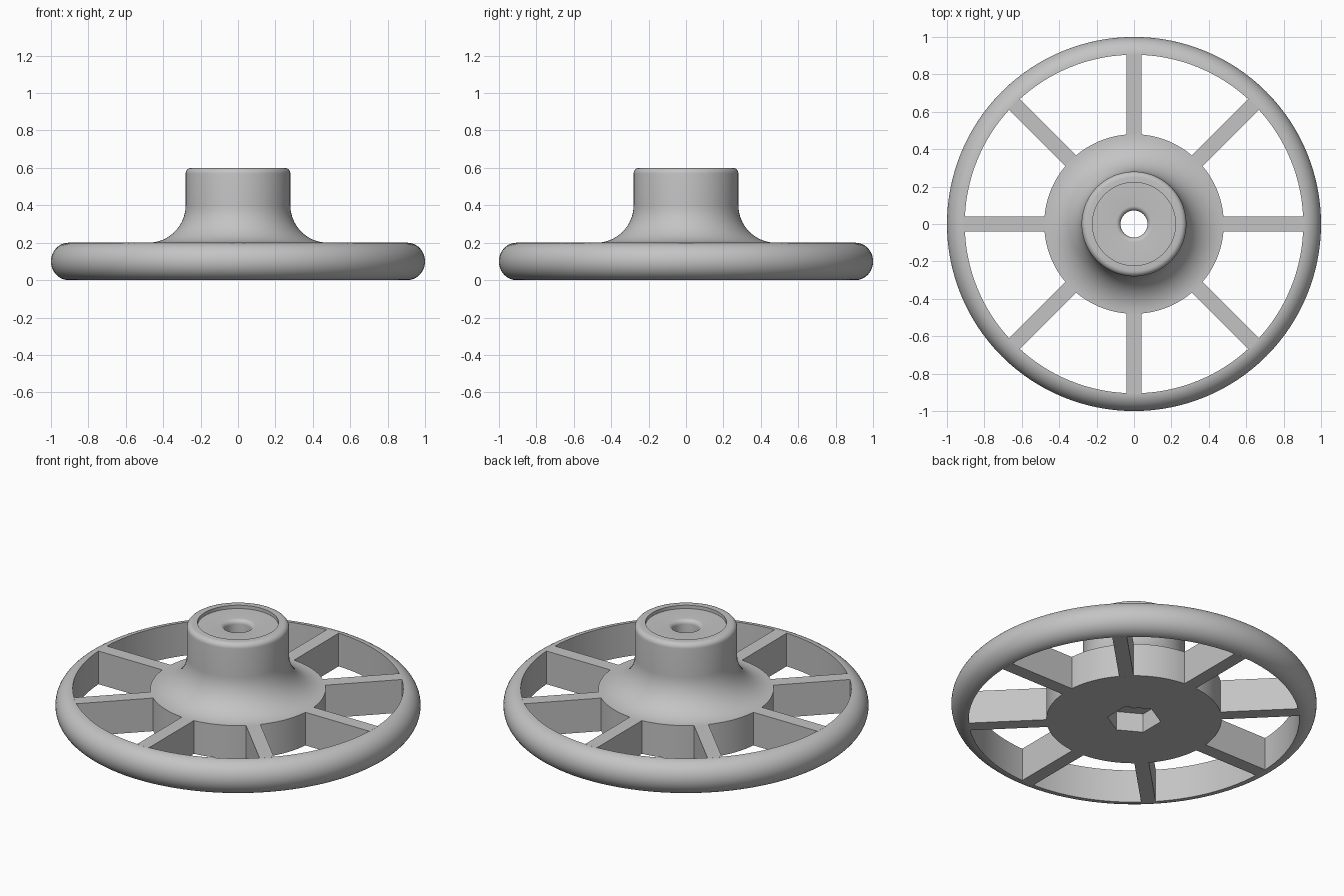
import bpy, bmesh
from math import sin, cos, pi, radians
from mathutils import Matrix, Vector

cube = bpy.data.objects.get("Cube")
if cube:
    bpy.data.objects.remove(cube, do_unlink=True)

grey = bpy.data.materials.new("light_grey")
grey.use_nodes = True
grey.diffuse_color = (0.55, 0.55, 0.55, 1)
grey.node_tree.nodes["Principled BSDF"].inputs["Base Color"].default_value = (0.55, 0.55, 0.55, 1)


def finish(bm, name):
    bmesh.ops.recalc_face_normals(bm, faces=bm.faces)
    mesh = bpy.data.meshes.new(name)
    bm.to_mesh(mesh)
    bm.free()
    mesh.materials.append(grey)
    ob = bpy.data.objects.new(name, mesh)
    bpy.context.collection.objects.link(ob)
    return ob


def select(ob):
    bpy.ops.object.select_all(action='DESELECT')
    ob.select_set(True)
    bpy.context.view_layer.objects.active = ob


def smooth(ob):
    select(ob)
    bpy.ops.object.shade_smooth_by_angle(angle=radians(35))


def arc(r, z, rad_r, rad_z, start, end, steps):
    """Points of an elliptical arc in the (radius, height) plane."""
    angles = [radians(start + (end - start) * i / steps) for i in range(steps + 1)]
    return [(r + rad_r * cos(a), z + rad_z * sin(a)) for a in angles]


def lathe(name, profile, segments=128):
    """Spin a closed (radius, height) profile around z."""
    bm = bmesh.new()
    verts = [bm.verts.new((r, 0, z)) for r, z in profile]
    edges = [bm.edges.new((verts[i - 1], verts[i])) for i in range(len(verts))]
    bmesh.ops.spin(bm, geom=verts + edges, cent=(0, 0, 0), axis=(0, 0, 1),
                   angle=2 * pi, steps=segments, use_merge=True)
    bmesh.ops.remove_doubles(bm, verts=bm.verts, dist=1e-5)
    return finish(bm, name)


# Rim: flat inner wall, rounded outside
rim = lathe("rim", arc(0.905, 0.1, 0.095, 0.1, -90, 90, 24))
smooth(rim)

# Hub: disc, flared boss, recessed top and bored centre
hub_profile = (
    [(0.072, 0), (0.48, 0)]
    + arc(0.48, 0.4, 0.2, 0.2, 270, 180, 16)
    + arc(0.25, 0.57, 0.03, 0.03, 0, 90, 6)
    + [(0.222, 0.6), (0.222, 0.58)]
    + arc(0.097, 0.555, 0.025, 0.025, 90, 180, 6)
)
hub = lathe("hub", hub_profile)

# Hexagonal nut pocket under the hub
bm = bmesh.new()
bmesh.ops.create_cone(bm, cap_ends=True, segments=6, radius1=0.148, radius2=0.148, depth=0.23)
bmesh.ops.rotate(bm, verts=bm.verts, matrix=Matrix.Rotation(
    pi / 2 - max(bm.verts, key=lambda v: v.co.y).co.xy.angle_signed(Vector((1, 0))), 3, 'Z'))
cutter = finish(bm, "pocket_cutter")
cutter.hide_render = True
pocket = hub.modifiers.new("pocket", 'BOOLEAN')
pocket.operation = 'DIFFERENCE'
pocket.solver = 'EXACT'
pocket.object = cutter
select(hub)
bpy.ops.object.modifier_apply(modifier=pocket.name)
bpy.data.objects.remove(cutter, do_unlink=True)
smooth(hub)

# Eight radial spokes
inner, outer = 0.47, 0.908
bm = bmesh.new()
for i in range(8):
    place = (Matrix.Rotation(i * pi / 4, 4, 'Z')
             @ Matrix.Translation(((inner + outer) / 2, 0, 0.1))
             @ Matrix.Diagonal((outer - inner, 0.08, 0.2, 1)))
    bmesh.ops.create_cube(bm, size=1, matrix=place)
finish(bm, "spokes")
